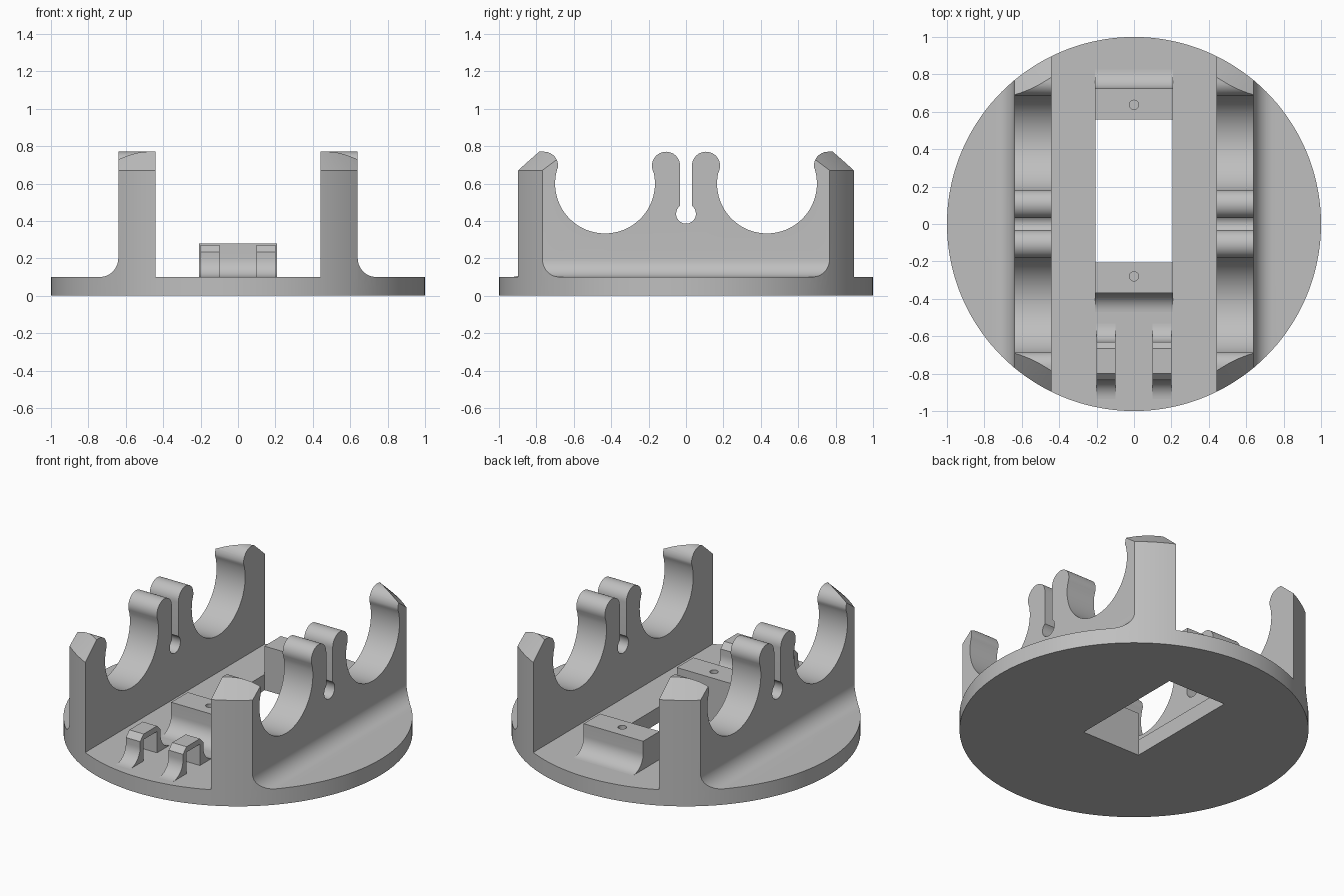
import bpy, bmesh
from math import sin, cos, radians, degrees, acos, atan2

old = bpy.data.objects.get("Cube")
if old:
    bpy.data.objects.remove(old, do_unlink=True)

grey = bpy.data.materials.new("plain_grey")
grey.use_nodes = True
grey.diffuse_color = (0.52, 0.52, 0.52, 1)
grey.node_tree.nodes["Principled BSDF"].inputs["Base Color"].default_value = (0.52, 0.52, 0.52, 1)

BASE = 0.1      # plate thickness
SUNK = 0.05     # parts reach down into the plate
FILLET = 0.1


def arc(cx, cy, r, start, end, n):
    angles = [radians(start + (end - start) * i / n) for i in range(n + 1)]
    return [(cx + r * cos(a), cy + r * sin(a)) for a in angles]


def add_object(name, bm):
    bmesh.ops.recalc_face_normals(bm, faces=bm.faces)
    mesh = bpy.data.meshes.new(name)
    bm.to_mesh(mesh)
    bm.free()
    mesh.materials.append(grey)
    obj = bpy.data.objects.new(name, mesh)
    bpy.context.collection.objects.link(obj)
    return obj


def prism(name, outline, axis, start, end):
    """Extrude an outline along x (points are y, z), y (x, z) or z (x, y)."""
    def place(p, d):
        return {"x": (d, p[0], p[1]), "y": (p[0], d, p[1]), "z": (p[0], p[1], d)}[axis]
    bm = bmesh.new()
    low = [bm.verts.new(place(p, start)) for p in outline]
    high = [bm.verts.new(place(p, end)) for p in outline]
    bm.faces.new(low)
    bm.faces.new(high)
    for i in range(len(low)):
        j = (i + 1) % len(low)
        bm.faces.new((low[i], low[j], high[j], high[i]))
    return add_object(name, bm)


def box_outline(x0, x1, y0, y1):
    return [(x0, y0), (x1, y0), (x1, y1), (x0, y1)]


def make_active(obj):
    bpy.ops.object.select_all(action="DESELECT")
    obj.select_set(True)
    bpy.context.view_layer.objects.active = obj


def boolean(obj, other, operation):
    mod = obj.modifiers.new("cut", "BOOLEAN")
    mod.operation = operation
    mod.solver = "EXACT"
    mod.object = other
    make_active(obj)
    bpy.ops.object.modifier_apply(modifier=mod.name)
    bpy.data.objects.remove(other, do_unlink=True)


def smooth(obj):
    make_active(obj)
    bpy.ops.object.shade_smooth_by_angle(angle=radians(30))


# Wall outline: centre slot, inner lobe, round cradle, outer lobe, plain end
lobe_r, lobe_z = 0.075, 0.695
cradle_y, cradle_z, cradle_r = 0.433, 0.6, 0.267
reach = 0.326
tilt = degrees(atan2(lobe_z - cradle_z, reach))
slot_half, slot_r = 0.032, 0.053
slot_end = degrees(acos(slot_half / slot_r))
half = arc(0, 0.438, slot_r, -90, slot_end, 12)
half += arc(cradle_y - reach, lobe_z, lobe_r, 180, -tilt, 20)
half += arc(cradle_y, cradle_z, cradle_r, 180 - tilt, 360 + tilt, 40)[1:]
# the cradle arc runs through its lowest point from the inner to the outer lobe
half += arc(cradle_y + reach, lobe_z, lobe_r, 180 + tilt, 90, 12)[1:]
half += [(1.05, lobe_z + lobe_r), (1.05, SUNK)]
wall_outline = half + [(-y, z) for y, z in reversed(half[1:])]

# Body: plate, two walls and their outer fillets, trimmed to a round shape
body = prism("round_base_with_walls", box_outline(-1.1, 1.1, -1.1, 1.1), "z", 0, BASE)
for side in (1, -1):
    boolean(body, prism("wall", wall_outline, "x", side * 0.44, side * 0.64), "UNION")
    curve = arc(0.64 + FILLET, BASE + FILLET, FILLET, 180, 270, 12)
    corner = [(0.6, SUNK), (0.6, BASE + FILLET)] + curve + [(0.64 + FILLET, SUNK)]
    corner = [(side * x, z) for x, z in corner]
    boolean(body, prism("wall_fillet", corner, "y", -1.06, 1.06), "UNION")

# Round envelope with a chamfered rim at the top
bm = bmesh.new()
count = 144
rings = []
for r, z in ((1, -0.1), (1, 0.67), (0.87, 0.8)):
    rings.append([bm.verts.new((x, y, z)) for x, y in arc(0, 0, r, 0, 360, count)[:-1]])
for lower, upper in zip(rings, rings[1:]):
    for i in range(count):
        j = (i + 1) % count
        bm.faces.new((lower[i], lower[j], upper[j], upper[i]))
bm.faces.new(rings[0])
bm.faces.new(rings[-1])
boolean(body, add_object("envelope", bm), "INTERSECT")

# Rectangular opening
opening = prism("opening", box_outline(-0.205, 0.205, -0.205, 0.56), "z", -0.1, 0.2)
boolean(body, opening, "DIFFERENCE")
smooth(body)

# Mounting blocks at both ends of the opening, each with a blind screw hole
for name, inner, way, hole_y in (("front_block", -0.205, -1, -0.28),
                                 ("rear_block", 0.56, 1, 0.637)):
    outer = inner + way * 0.165
    curve = arc(0.165 + FILLET, BASE + FILLET, FILLET, 180, 270, 12)
    outline = [(0, SUNK), (0, 0.278), (0.165, 0.278)] + curve + [(0.165 + FILLET, SUNK)]
    outline = [(inner + way * y, z) for y, z in outline]
    block = prism(name, outline, "x", -0.208, 0.208)
    hole = prism("screw_hole", arc(0, hole_y, 0.025, 0, 360, 24)[:-1], "z", 0.12, 0.4)
    boolean(block, hole, "DIFFERENCE")
    smooth(block)

# Strap loops: chamfered arches with flared feet
mid, half_len, wall = -0.733, 0.102, 0.035
foot = arc(half_len + FILLET, BASE + FILLET, FILLET, 270, 180, 12)
side_half = [(half_len - wall, 0.235), (half_len - wall, SUNK), (half_len + FILLET, SUNK)]
side_half += foot + [(half_len, 0.235), (half_len - wall, 0.27)]
loop = side_half + [(-y, z) for y, z in reversed(side_half)]
loop = [(mid + y, z) for y, z in loop]
for name, side in (("left_strap_loop", 1), ("right_strap_loop", -1)):
    smooth(prism(name, loop, "x", side * 0.1, side * 0.2))
